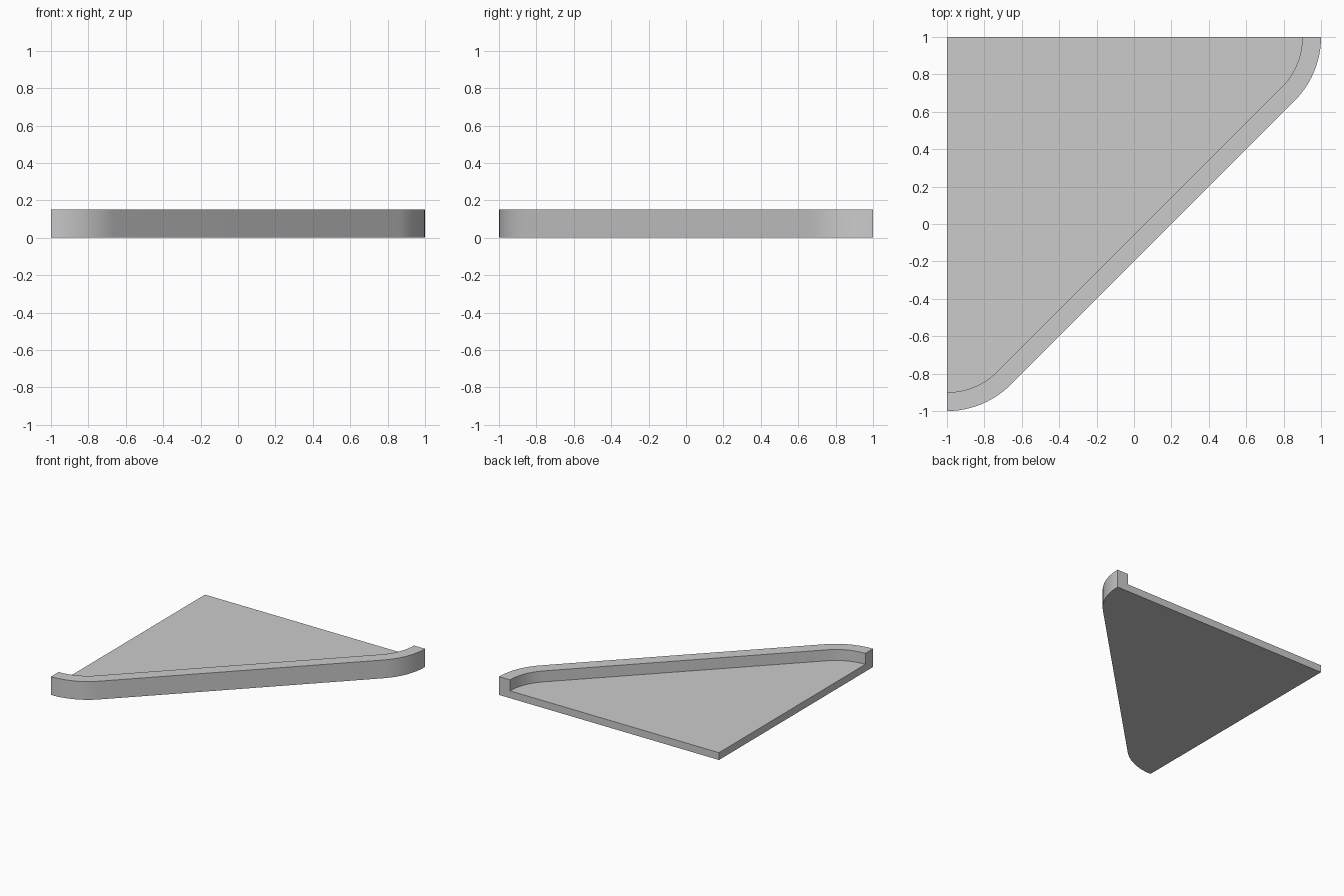
import bpy, bmesh
from math import sin, cos, radians, sqrt

if "Cube" in bpy.data.objects:
    bpy.data.objects.remove(bpy.data.objects["Cube"])

HEIGHT, FLOOR, WALL = 0.15, 0.06, 0.10
R = 0.2 / (sqrt(2) - 1)      # corner radius tangent to the diagonal y = x - 0.2
SEG = 12


def outline(r):
    """Curved front edge: arc, straight diagonal, mirrored arc."""
    arc = []
    for i in range(SEG + 1):
        a = radians(-90 + 45 * i / SEG)
        arc.append((-1 + r * cos(a), -1 + R + r * sin(a)))
    return arc + [(-y, -x) for x, y in reversed(arc)]


bm = bmesh.new()


def row(points, z):
    return [bm.verts.new((x, y, z)) for x, y in points]


# Wall section swept along the front edge
outer, inner = outline(R), outline(R - WALL)
rows = [row(outer, 0), row(outer, HEIGHT), row(inner, HEIGHT), row(inner, FLOOR)]
for lo, hi in zip(rows, rows[1:]):
    for i in range(len(outer) - 1):
        bm.faces.new((lo[i], lo[i + 1], hi[i + 1], hi[i]))

# Underside, shelf floor and the two flat back sides
c0 = bm.verts.new((-1, 1, 0))
c1 = bm.verts.new((-1, 1, FLOOR))
bm.faces.new(rows[0] + [c0])
bm.faces.new(rows[3] + [c1])
for end in (0, -1):
    bm.faces.new([r[end] for r in rows] + [c1, c0])
bmesh.ops.recalc_face_normals(bm, faces=bm.faces[:])

mesh = bpy.data.meshes.new("corner_shelf")
bm.to_mesh(mesh)
bm.free()
shelf = bpy.data.objects.new("corner_shelf", mesh)
bpy.context.collection.objects.link(shelf)

# Smooth rounded corners, crisp edges
bpy.context.view_layer.objects.active = shelf
shelf.select_set(True)
bpy.ops.object.shade_smooth_by_angle(angle=radians(30))
